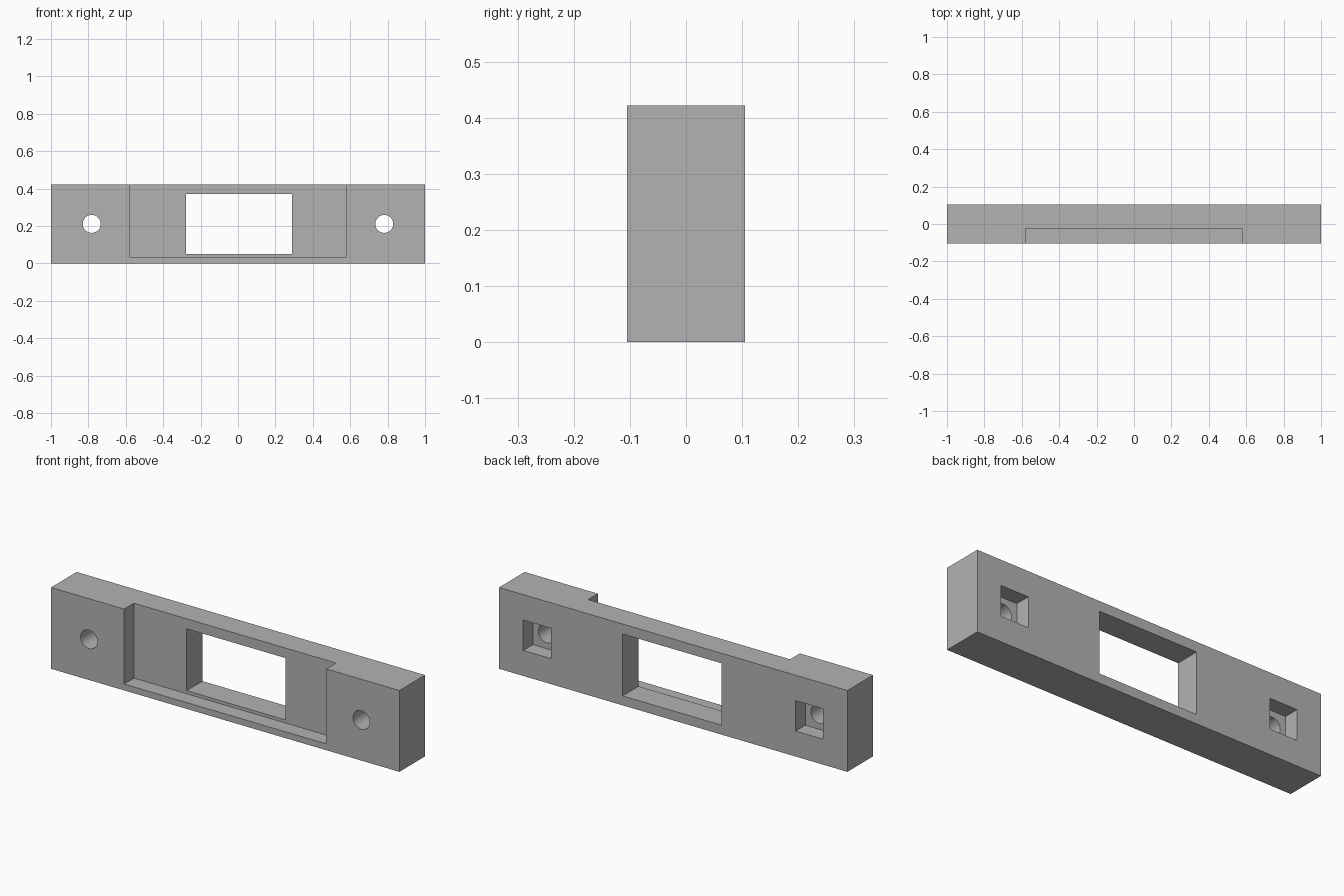
import bpy
import math

cube = bpy.data.objects.get("Cube")
if cube:
    bpy.data.objects.remove(cube, do_unlink=True)

WIDTH, DEPTH, HEIGHT = 2.0, 0.21, 0.422
FRONT, BACK = -DEPTH / 2, DEPTH / 2
POCKET = 0.08   # depth of the front recess and the rear pockets
EXTRA = 0.05    # cutter overshoot past the outer faces

grey = bpy.data.materials.new("plain grey")
grey.use_nodes = True
color = (0.45, 0.45, 0.45, 1)
grey.diffuse_color = color
grey.node_tree.nodes["Principled BSDF"].inputs["Base Color"].default_value = color


def box(name, x, y, z):
    """Box from (min, max) ranges on each axis."""
    ranges = (x, y, z)
    bpy.ops.mesh.primitive_cube_add(size=1, location=[(a + b) / 2 for a, b in ranges])
    ob = bpy.context.object
    ob.name = name
    ob.scale = [b - a for a, b in ranges]
    bpy.ops.object.transform_apply(location=True, rotation=False, scale=True)
    ob.data.materials.append(grey)
    return ob


def cut(target, cutter):
    """Subtract the cutter, then discard it."""
    mod = target.modifiers.new("cut", 'BOOLEAN')
    mod.operation, mod.solver, mod.object = 'DIFFERENCE', 'EXACT', cutter
    bpy.context.view_layer.objects.active = target
    bpy.ops.object.modifier_apply(modifier=mod.name)
    bpy.data.objects.remove(cutter, do_unlink=True)


# Solid bar
body = box("mounting_bar", (-WIDTH / 2, WIDTH / 2), (FRONT, BACK), (0, HEIGHT))

# Wide front recess, open at the top
cut(body, box("recess_cutter", (-0.58, 0.58), (FRONT - EXTRA, FRONT + POCKET),
              (0.033, HEIGHT + EXTRA)))

# Window right through the bar
cut(body, box("window_cutter", (-0.277, 0.29), (FRONT - EXTRA, BACK + EXTRA),
              (0.049, 0.37)))

# Screw hole and square nut pocket at each end
for side in (-1, 1):
    x, z, half = side * 0.782, HEIGHT / 2, 0.079
    cut(body, box("nut_pocket_cutter", (x - half, x + half),
                  (BACK - POCKET, BACK + EXTRA), (z - half, z + half)))
    bpy.ops.mesh.primitive_cylinder_add(vertices=48, radius=0.048, depth=DEPTH * 2,
                                        location=(x, 0, z), rotation=(math.pi / 2, 0, 0))
    hole = bpy.context.object
    hole.data.materials.append(grey)
    cut(body, hole)

# Smooth hole walls, sharp edges elsewhere
bpy.ops.object.select_all(action='DESELECT')
body.select_set(True)
bpy.context.view_layer.objects.active = body
bpy.ops.object.shade_smooth_by_angle(angle=math.radians(30))
